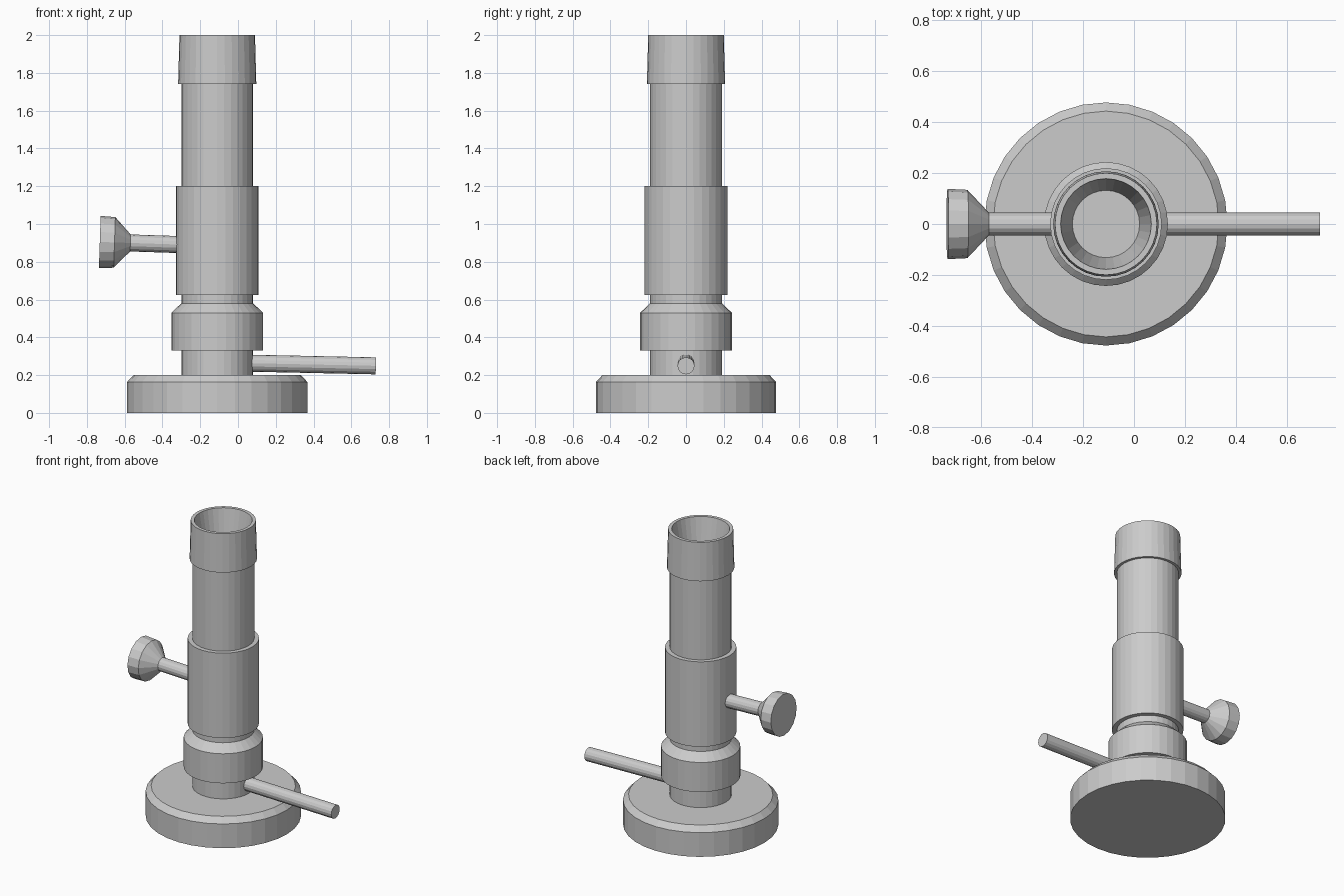
import bpy, bmesh, math
from mathutils import Vector

if "Cube" in bpy.data.objects:
    bpy.data.objects.remove(bpy.data.objects["Cube"])

CX = -0.11  # axis of the upright body


def lathe(name, profile, start=(CX, 0, 0), end=(CX, 0, 1), sides=32, ring=False):
    """Revolve (radius, distance) pairs about start->end; ring=True closes the
    profile on itself, otherwise both ends are capped."""
    start = Vector(start)
    axis = (Vector(end) - start).normalized()
    rot = axis.to_track_quat('Z', 'Y')
    bm = bmesh.new()
    rows = []
    for r, h in profile:
        row = []
        for i in range(sides):
            a = 2 * math.pi * i / sides
            p = Vector((r * math.cos(a), r * math.sin(a), h))
            row.append(bm.verts.new(start + rot @ p))
        rows.append(row)
    pairs = list(zip(rows, rows[1:]))
    if ring:
        pairs.append((rows[-1], rows[0]))
    else:
        bm.faces.new(rows[0])
        bm.faces.new(rows[-1])
    for lo, hi in pairs:
        for i in range(sides):
            j = (i + 1) % sides
            bm.faces.new((lo[i], lo[j], hi[j], hi[i]))
    bmesh.ops.recalc_face_normals(bm, faces=bm.faces)
    mesh = bpy.data.meshes.new(name)
    bm.to_mesh(mesh)
    bm.free()
    obj = bpy.data.objects.new(name, mesh)
    bpy.context.collection.objects.link(obj)
    return obj


# heavy round foot with chamfered edge
lathe("base", [(0.477, 0), (0.477, 0.164), (0.443, 0.2)])

# main tube with its open, slightly tapering mouth and flared rim
lathe("burner_tube", [(0.19, 0.2), (0.19, 1.74), (0.207, 1.74), (0.2, 2.0),
                      (0.178, 2.0), (0.132, 1.74)])

# lower collar with sloping shoulder
lathe("collar", [(0.19, 0.33), (0.243, 0.33), (0.243, 0.53), (0.19, 0.58)], ring=True)

# air sleeve around the tube
lathe("air_sleeve", [(0.19, 0.625), (0.219, 0.625), (0.219, 1.2), (0.19, 1.2)], ring=True)

# gas inlet pipe, drooping slightly to the right
lathe("gas_inlet", [(0.045, 0), (0.045, 0.66)],
      start=(0.07, 0, 0.263), end=(0.73, 0, 0.249), sides=16)

# adjusting screw on the left: stem, cone and grip
lathe("adjusting_screw", [(0.045, 0), (0.045, 0.26), (0.134, 0.344), (0.138, 0.422)],
      start=(-0.31, 0, 0.891), end=(-0.73, 0, 0.905), sides=16)
